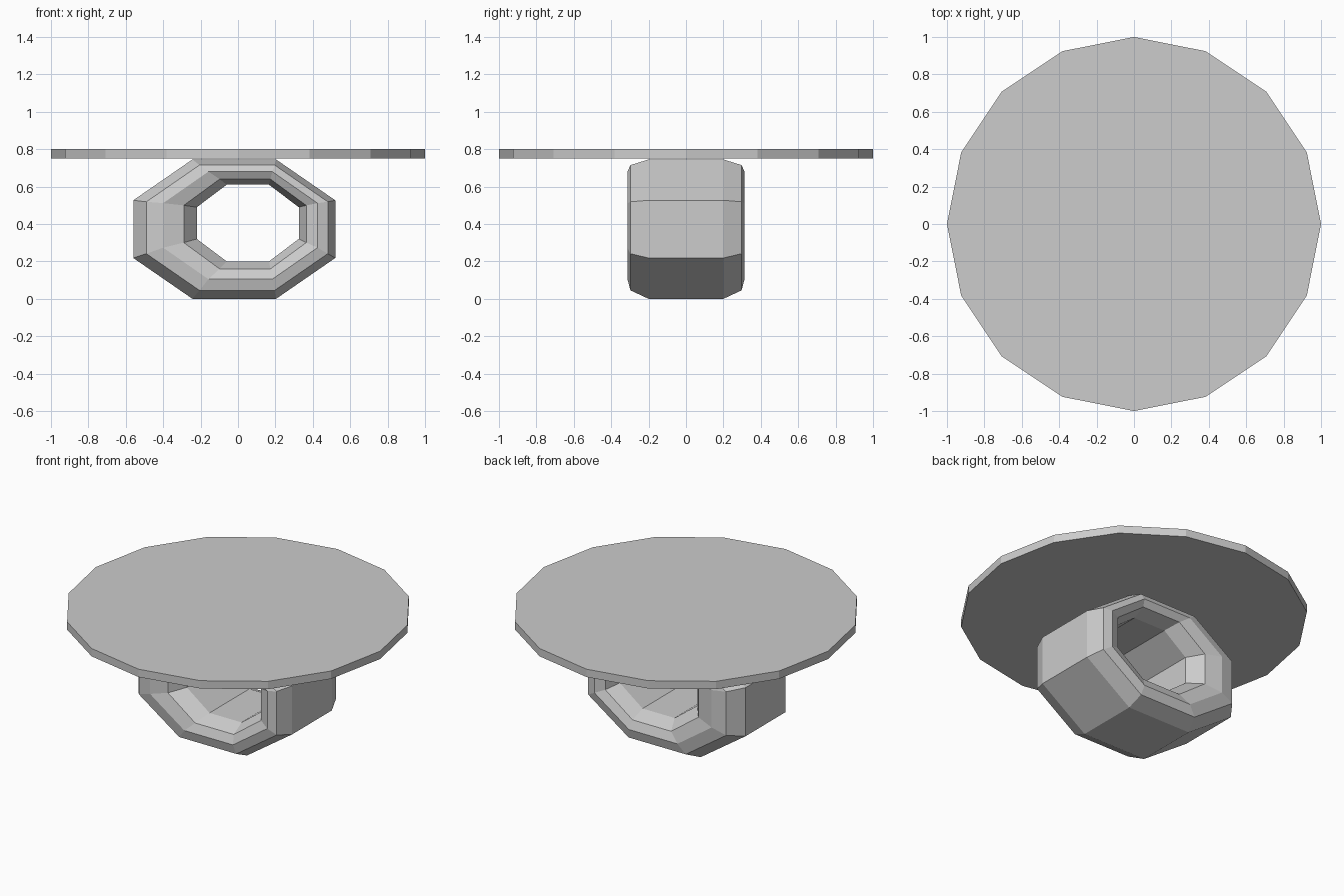
import bpy
import bmesh
from math import cos, sin, pi

cube = bpy.data.objects.get("Cube")
if cube:
    bpy.data.objects.remove(cube, do_unlink=True)

grey = bpy.data.materials.new("light_grey")
grey.use_nodes = True
colour = (0.604, 0.604, 0.604, 1)
grey.diffuse_color = colour
grey.node_tree.nodes["Principled BSDF"].inputs["Base Color"].default_value = colour


def finish(name, bm):
    bmesh.ops.recalc_face_normals(bm, faces=bm.faces)
    mesh = bpy.data.meshes.new(name)
    bm.to_mesh(mesh)
    bm.free()
    mesh.materials.append(grey)
    obj = bpy.data.objects.new(name, mesh)
    bpy.context.collection.objects.link(obj)
    return obj


# Round table top with sixteen sides
SIDES, BOTTOM, TOP = 16, 0.75, 0.80
bm = bmesh.new()
rim = [bm.verts.new((cos(2 * pi * i / SIDES), sin(2 * pi * i / SIDES), BOTTOM))
       for i in range(SIDES)]
disc = bm.faces.new(rim)
raised = bmesh.ops.extrude_face_region(bm, geom=[disc])["geom"]
bmesh.ops.translate(bm, vec=(0, 0, TOP - BOTTOM),
                    verts=[v for v in raised if isinstance(v, bmesh.types.BMVert)])
finish("table_top", bm)

# Hollow octagonal base: loops from the outer wall to the inner wall
# each loop: left x, right x, low z, high z, depth
LOOPS = [
    (-0.56, 0.52, 0.0, 0.745, 0.20),
    (-0.49, 0.48, 0.045, 0.715, 0.297),
    (-0.40, 0.425, 0.105, 0.68, 0.313),
    (-0.29, 0.365, 0.16, 0.64, 0.29),
    (-0.22, 0.325, 0.20, 0.61, 0.20),
]


def octagon(bm, x0, x1, z0, z1, y):
    r = 0.5 / cos(pi / 8)
    angles = [pi / 8 + i * pi / 4 for i in range(8)]
    return [bm.verts.new(((x0 + x1) / 2 + (x1 - x0) * r * cos(a), y,
                          (z0 + z1) / 2 + (z1 - z0) * r * sin(a)))
            for a in angles]


bm = bmesh.new()
front = [octagon(bm, *loop[:4], -loop[4]) for loop in LOOPS]
back = [octagon(bm, *loop) for loop in reversed(LOOPS)]
rings = front + back
for a, b in zip(rings, rings[1:] + rings[:1]):
    for i in range(8):
        j = (i + 1) % 8
        bm.faces.new((a[i], a[j], b[j], b[i]))
finish("ring_base", bm)
